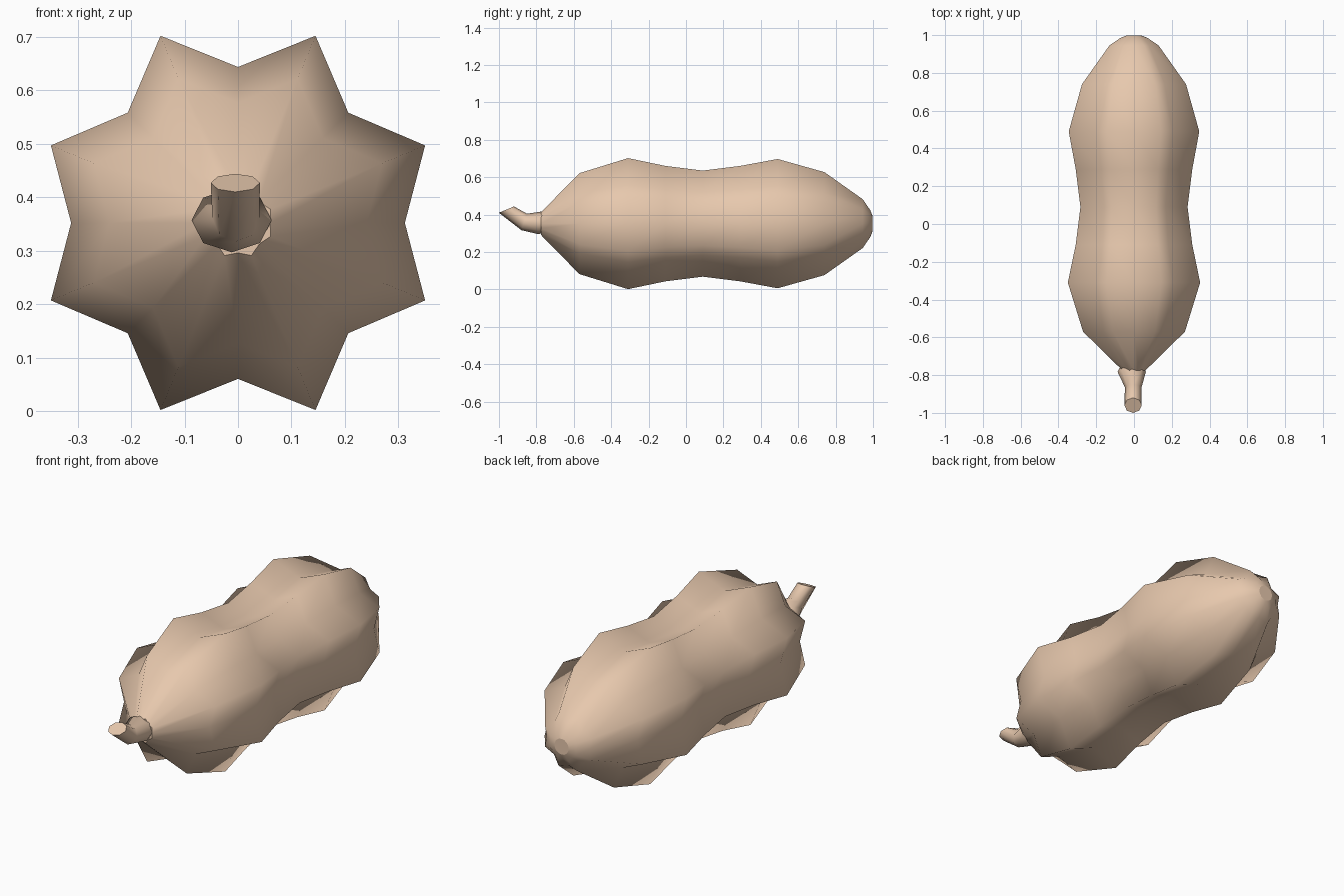
import bpy, bmesh, math
from mathutils import Vector

if "Cube" in bpy.data.objects:
    bpy.data.objects.remove(bpy.data.objects["Cube"])

CZ = 0.352  # height of the squash axis

skin = bpy.data.materials.new("tan_skin")
skin.diffuse_color = (0.80, 0.58, 0.42, 1)
skin.use_nodes = True
skin.node_tree.nodes["Principled BSDF"].inputs["Base Color"].default_value = skin.diffuse_color


def loft(name, rings):
    """Bridge equal-sized closed rings and cap both ends."""
    bm = bmesh.new()
    loops = [[bm.verts.new(p) for p in ring] for ring in rings]
    n = len(loops[0])
    for a, b in zip(loops, loops[1:]):
        for i in range(n):
            j = (i + 1) % n
            bm.faces.new((a[i], a[j], b[j], b[i]))
    for loop in (loops[0], loops[-1]):
        bm.faces.new(loop)
    bmesh.ops.recalc_face_normals(bm, faces=bm.faces)
    for f in bm.faces:
        f.smooth = len(f.verts) == 4
    me = bpy.data.meshes.new(name)
    bm.to_mesh(me)
    bm.free()
    me.materials.append(skin)
    ob = bpy.data.objects.new(name, me)
    bpy.context.collection.objects.link(ob)
    return ob


def star_ring(y, r, valley):
    """Eight ridges with valleys between; side valleys are shallower."""
    pts = []
    for i in range(16):
        a = i * math.pi / 8
        k = 1.0 if i % 2 else valley
        if i in (0, 8):
            k = min(1.0, valley * 1.07)
        pts.append((r * k * math.cos(a), y, CZ + r * k * math.sin(a)))
    return pts


# ribbed body: y, ridge radius, valley ratio
profile = [(-0.775, 0.066, 0.85), (-0.57, 0.292, 0.77), (-0.31, 0.379, 0.77),
           (-0.11, 0.334, 0.77), (0.09, 0.307, 0.775), (0.29, 0.334, 0.77),
           (0.49, 0.374, 0.77), (0.74, 0.298, 0.77), (0.945, 0.141, 0.80),
           (0.985, 0.078, 0.86), (0.998, 0.04, 1.0)]
loft("squash_body", [star_ring(*p) for p in profile])


def stem_ring(bottom, top, rx, cx):
    """Octagon through a bottom and a top point given in the y-z plane."""
    b, t = Vector((cx, *bottom)), Vector((cx, *top))
    c, h = (b + t) / 2, (t - b) / 2
    return [c + h * math.sin(i * math.pi / 4) + Vector((rx * math.cos(i * math.pi / 4), 0, 0))
            for i in range(8)]


# bent stem with flared foot
loft("stem", [
    stem_ring((-0.75, 0.30), (-0.745, 0.405), 0.06, -0.008),
    stem_ring((-0.795, 0.297), (-0.77, 0.417), 0.075, -0.012),
    stem_ring((-0.88, 0.317), (-0.85, 0.405), 0.044, -0.004),
    stem_ring((-1.0, 0.410), (-0.92, 0.444), 0.046, -0.005)])
